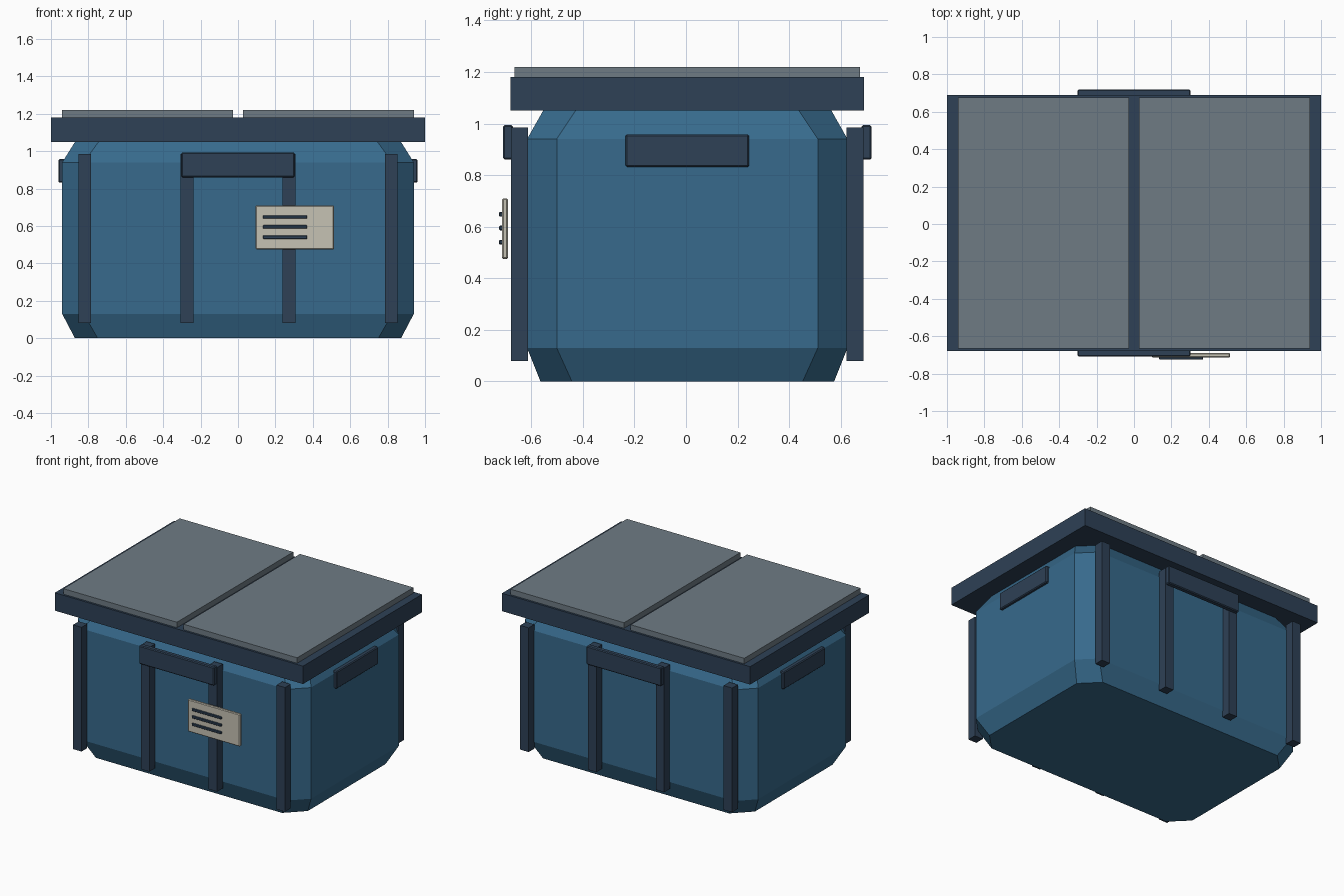
import bpy
import bmesh

cube = bpy.data.objects.get("Cube")
if cube:
    bpy.data.objects.remove(cube, do_unlink=True)

MID_Y = 0.005  # centre line of the bin between front and back


def material(name, hex_code):
    def linear(i):
        c = int(hex_code[i:i + 2], 16) / 255
        return c / 12.92 if c < 0.04045 else ((c + 0.055) / 1.055) ** 2.4
    colour = (linear(0), linear(2), linear(4), 1)
    m = bpy.data.materials.new(name)
    m.use_nodes = True
    m.diffuse_color = colour
    m.node_tree.nodes["Principled BSDF"].inputs["Base Color"].default_value = colour
    return m


blue = material("blue_paint", "376a8c")
navy = material("dark_navy_trim", "2e4156")
grey = material("grey_panel", "6e7b84")
cream = material("cream_plate", "c6c2b4")


def add_object(name, bm, mat):
    bmesh.ops.recalc_face_normals(bm, faces=bm.faces)
    mesh = bpy.data.meshes.new(name)
    bm.to_mesh(mesh)
    bm.free()
    mesh.materials.append(mat)
    obj = bpy.data.objects.new(name, mesh)
    bpy.context.collection.objects.link(obj)
    return obj


def box(name, x, y, z, mat, bevel=0.0):
    """Box from (min, max) spans along each axis."""
    bm = bmesh.new()
    bmesh.ops.create_cube(bm, size=1)
    for v in bm.verts:
        v.co = [(lo + hi) / 2 + c * (hi - lo) for c, (lo, hi) in zip(v.co, (x, y, z))]
    obj = add_object(name, bm, mat)
    if bevel:
        mod = obj.modifiers.new("bevel", "BEVEL")
        mod.width = bevel
        mod.segments = 1
    return obj


# Body: octagonal rings lofted from floor to rim
bm = bmesh.new()
rings = []
for z, hx, hy, cut in [(0, 0.872, 0.569, 0.122), (0.13, 0.94, 0.621, 0.115),
                       (0.94, 0.94, 0.621, 0.115), (1.06, 0.865, 0.553, 0.127)]:
    outline = [(hx, cut - hy), (hx, hy - cut), (hx - cut, hy), (cut - hx, hy),
               (-hx, hy - cut), (-hx, cut - hy), (cut - hx, -hy), (hx - cut, -hy)]
    rings.append([bm.verts.new((px, py + MID_Y, z)) for px, py in outline])
for low, high in zip(rings, rings[1:]):
    for i in range(8):
        j = (i + 1) % 8
        bm.faces.new((low[i], low[j], high[j], high[i]))
bm.faces.new(rings[0])
bm.faces.new(rings[-1])
add_object("body", bm, blue)

# Lid slab and its two raised panels
box("lid", (-1, 1), (MID_Y - 0.685, MID_Y + 0.685), (1.05, 1.18), navy)
for side, x in (("right", (-0.942, -0.027)), ("left", (0.027, 0.942))):
    box(side + "_lid_panel", x, (MID_Y - 0.67, MID_Y + 0.67), (1.17, 1.22), grey)

# Ribs and grab bars on the front and back
for face, sign in (("front", -1), ("back", 1)):
    def depth(a, b):
        return sorted((MID_Y + sign * a, MID_Y + sign * b))
    for i, x in enumerate((-0.82, -0.273, 0.273, 0.82)):
        box(f"{face}_rib_{i + 1}", (x - 0.034, x + 0.034), depth(0.618, 0.684),
            (0.08, 0.985), navy)
    box(face + "_handle", (-0.302, 0.302), depth(0.676, 0.714), (0.86, 0.994), navy, 0.006)

# Grab bars on the ends
for side, x in (("right", (-0.96, -0.925)), ("left", (0.925, 0.96))):
    box(side + "_end_handle", x, (-0.235, 0.245), (0.832, 0.958), navy, 0.006)

# Notice plate with three raised bars
box("notice_plate", (0.094, 0.514), (-0.713, -0.69), (0.475, 0.71), cream, 0.005)
for i, z in enumerate((0.54, 0.595, 0.648)):
    box(f"notice_bar_{i + 1}", (0.133, 0.37), (-0.724, -0.711), (z - 0.009, z + 0.009), navy, 0.003)
